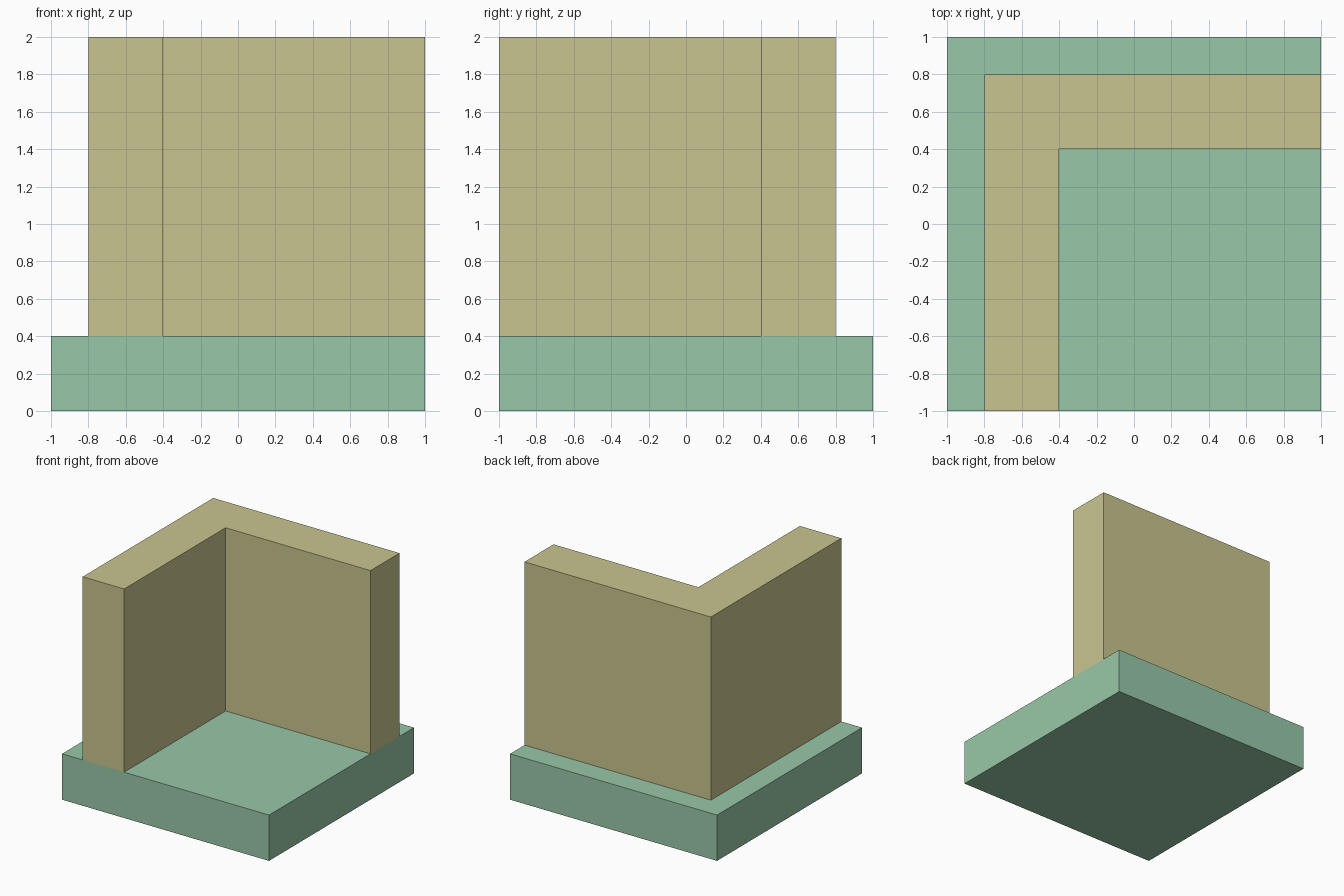
import bpy
import bmesh

if "Cube" in bpy.data.objects:
    bpy.data.objects.remove(bpy.data.objects["Cube"])


def material(name, rgb):
    """Flat colour from 0-255 sRGB values."""
    mat = bpy.data.materials.new(name)
    linear = [((c / 255 + 0.055) / 1.055) ** 2.4 for c in rgb]
    mat.diffuse_color = (*linear, 1.0)
    mat.use_nodes = True
    mat.node_tree.nodes["Principled BSDF"].inputs["Base Color"].default_value = mat.diffuse_color
    return mat


def prism(name, outline, z0, z1, mat):
    """Extrude a counter-clockwise xy outline from z0 up to z1."""
    bm = bmesh.new()
    face = bm.faces.new([bm.verts.new((x, y, z0)) for x, y in outline])
    ext = bmesh.ops.extrude_face_region(bm, geom=[face], use_keep_orig=True)
    top = [g for g in ext["geom"] if isinstance(g, bmesh.types.BMVert)]
    bmesh.ops.translate(bm, verts=top, vec=(0, 0, z1 - z0))
    bmesh.ops.recalc_face_normals(bm, faces=bm.faces)
    mesh = bpy.data.meshes.new(name)
    bm.to_mesh(mesh)
    bm.free()
    mesh.materials.append(mat)
    obj = bpy.data.objects.new(name, mesh)
    bpy.context.collection.objects.link(obj)
    return obj


green = material("soft green", (152, 200, 168))
khaki = material("pale khaki", (201, 197, 144))

# Square floor slab
prism("floor_slab", [(-1, -1), (1, -1), (1, 1), (-1, 1)], 0, 0.4, green)

# L-shaped corner wall, flush with the front and right edges of the slab
prism("corner_wall",
      [(-0.8, -1), (-0.4, -1), (-0.4, 0.4), (1, 0.4), (1, 0.8), (-0.8, 0.8)],
      0.4, 2.0, khaki)
